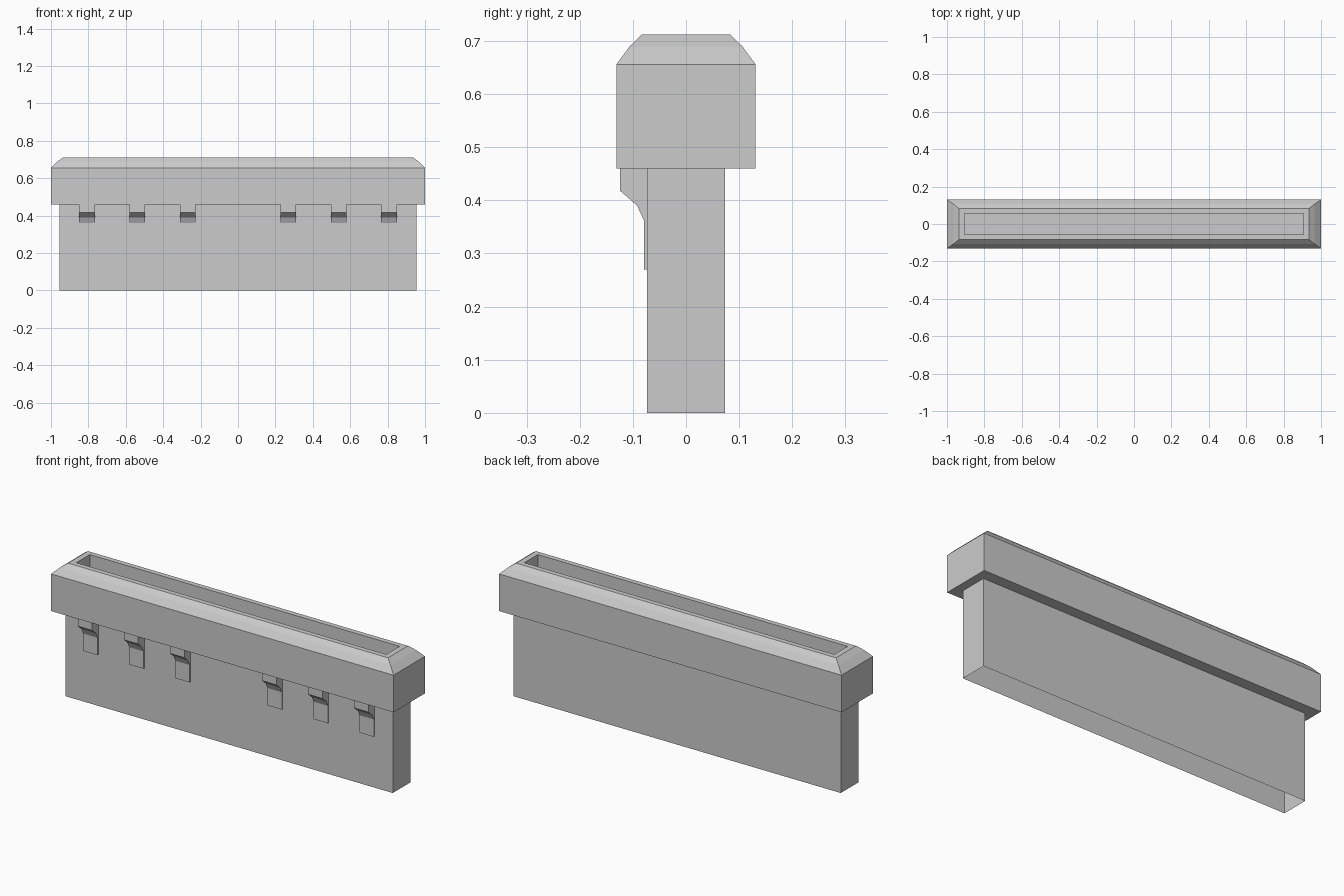
import bpy, bmesh

if "Cube" in bpy.data.objects:
    bpy.data.objects.remove(bpy.data.objects["Cube"])


def make_object(name, bm):
    mesh = bpy.data.meshes.new(name)
    bm.to_mesh(mesh)
    bm.free()
    obj = bpy.data.objects.new(name, mesh)
    bpy.context.collection.objects.link(obj)
    return obj


def rect_loft(name, rings, close_last=False):
    """Skin rectangles given as (half_x, half_y, z), from bottom to top."""
    bm = bmesh.new()
    loops = [[bm.verts.new((sx * hx, sy * hy, z))
              for sx, sy in ((-1, -1), (1, -1), (1, 1), (-1, 1))]
             for hx, hy, z in rings]
    for low, high in zip(loops, loops[1:]):
        for i in range(4):
            j = (i + 1) % 4
            bm.faces.new((low[i], low[j], high[j], high[i]))
    if close_last:
        bm.faces.new(loops[-1])
    return make_object(name, bm)


def bracket(name, x, width, profile):
    """Extrude a (y, z) side profile along x."""
    bm = bmesh.new()
    face = bm.faces.new([bm.verts.new((x - width / 2, y, z)) for y, z in profile])
    moved = bmesh.ops.extrude_face_region(bm, geom=[face])["geom"]
    bmesh.ops.translate(bm, vec=(width, 0, 0),
                        verts=[v for v in moved if isinstance(v, bmesh.types.BMVert)])
    bmesh.ops.recalc_face_normals(bm, faces=bm.faces)
    return make_object(name, bm)


# Wall body: thin shell, open underneath
rect_loft("wall_body", [(0.955, 0.073, 0.0), (0.955, 0.073, 0.46)])

# Coping: underside, sides, two-step chamfer, rim and sunken trough
rect_loft("coping", [
    (0.955, 0.073, 0.46),
    (1.0, 0.131, 0.46),
    (1.0, 0.131, 0.656),
    (0.965, 0.106, 0.69),
    (0.935, 0.083, 0.712),
    (0.905, 0.056, 0.712),
    (0.905, 0.056, 0.60),
], close_last=True)

# Support brackets on the front only, mirrored in x
BRACKET = [(-0.073, 0.46), (-0.124, 0.46), (-0.124, 0.418), (-0.092, 0.39),
           (-0.079, 0.362), (-0.079, 0.27), (-0.073, 0.27)]
for side, label in ((-1, "left"), (1, "right")):
    for n in (1, 2, 3):
        bracket(f"bracket_{label}_{n}", side * 0.269 * n, 0.084, BRACKET)
